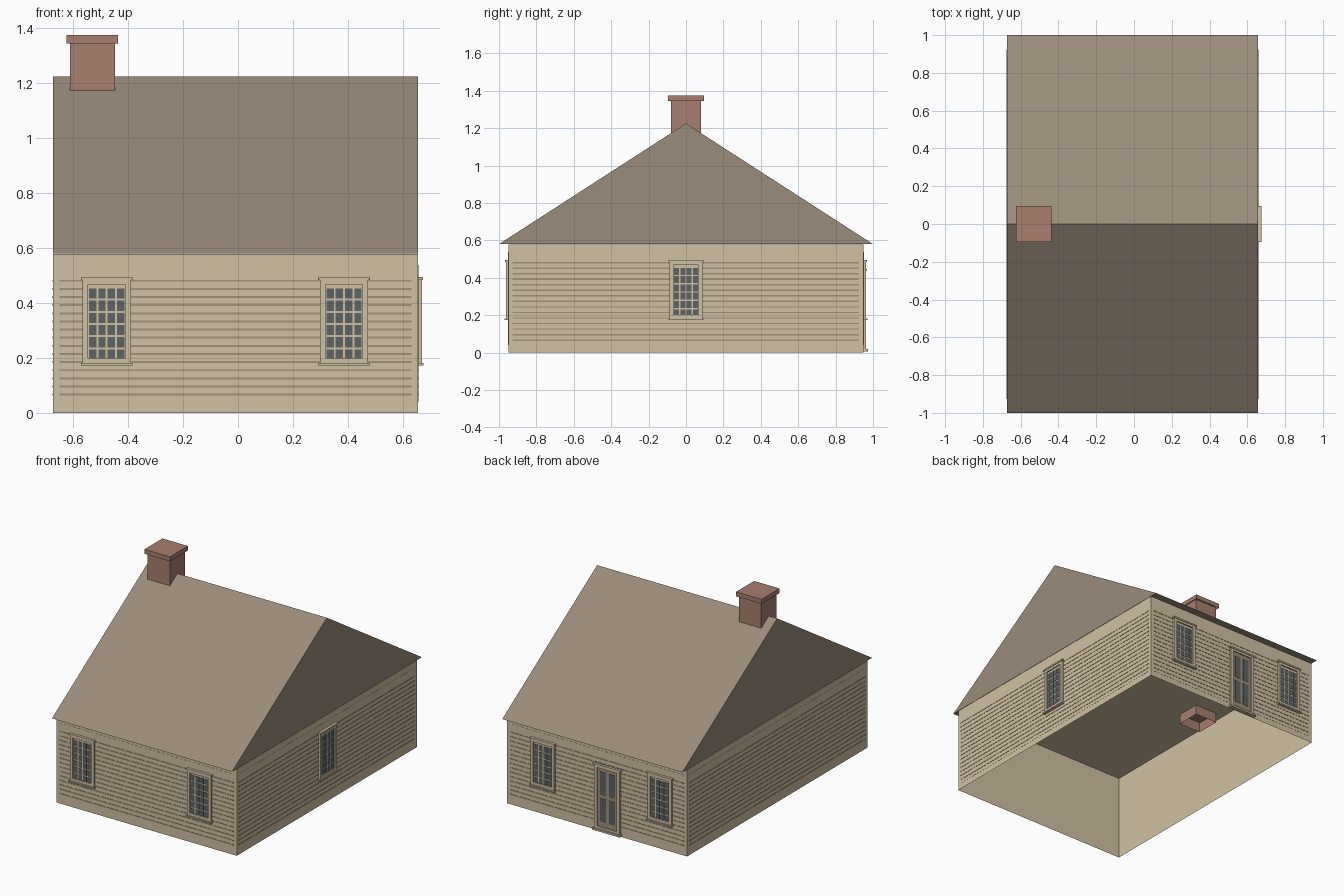
import bpy, bmesh
from mathutils import Vector

cube = bpy.data.objects.get("Cube")
if cube:
    bpy.data.objects.remove(cube, do_unlink=True)


def material(name, rgb):
    # sRGB bytes to linear values
    col = [((c / 255 + 0.055) / 1.055) ** 2.4 for c in rgb] + [1.0]
    m = bpy.data.materials.new(name)
    m.use_nodes = True
    m.diffuse_color = col
    m.node_tree.nodes["Principled BSDF"].inputs["Base Color"].default_value = col
    return m


TAN = material("tan paint", (208, 193, 163))
SHADOW = material("siding shadow", (158, 145, 120))
ROOF = material("brown shingle", (154, 140, 123))
BRICK = material("red brick", (168, 126, 110))
GLASS = material("grey glass", (92, 98, 98))
DOOR = material("door brown", (160, 143, 124))

X0, X1, Y, EAVE, RIDGE = -0.673, 0.656, 0.95, 0.58, 1.225


def finish(name, bm, mat):
    bmesh.ops.recalc_face_normals(bm, faces=bm.faces)
    mesh = bpy.data.meshes.new(name)
    bm.to_mesh(mesh)
    bm.free()
    mesh.materials.append(mat)
    ob = bpy.data.objects.new(name, mesh)
    bpy.context.collection.objects.link(ob)
    return ob


def add_box(bm, a, b, open_bottom=False):
    a, b = Vector(a), Vector(b)
    verts = bmesh.ops.create_cube(bm, size=1)["verts"]
    for v in verts:
        v.co = (a + b) / 2 + v.co * (b - a)
    if open_bottom:
        low = min(a.z, b.z)
        faces = {f for v in verts for f in v.link_faces}
        bottom = [f for f in faces if all(abs(v.co.z - low) < 1e-5 for v in f.verts)]
        bmesh.ops.delete(bm, geom=bottom, context="FACES_ONLY")


def boxes(name, mat, items, open_bottom=False):
    bm = bmesh.new()
    for a, b in items:
        add_box(bm, a, b, open_bottom)
    return finish(name, bm, mat)


def on_wall(side, u0, u1, z0, z1, d, d0=0):
    """Corners of a box on a wall: u runs along the wall, d stands out from it."""
    if side in ("front", "back"):
        s = -1 if side == "front" else 1
        return (u0, s * (Y + d0), z0), (u1, s * (Y + d), z1)
    x, s = (X1, 1) if side == "right" else (X0, -1)
    return (x + s * d0, u0, z0), (x + s * d, u1, z1)


def frame_bars(side, u0, u1, z0, z1, t, d):
    return [on_wall(side, u0, u0 + t, z0, z1, d), on_wall(side, u1 - t, u1, z0, z1, d),
            on_wall(side, u0 + t, u1 - t, z1 - t, z1, d),
            on_wall(side, u0 + t, u1 - t, z0, z0 + t, d)]


def pane_grid(side, u0, u1, z0, z1, cols, rows, gap, d0, d):
    w = (u1 - u0 + gap) / cols
    h = (z1 - z0 + gap) / rows
    return [on_wall(side, u0 + i * w, u0 + (i + 1) * w - gap,
                    z0 + j * h, z0 + (j + 1) * h - gap, d, d0)
            for i in range(cols) for j in range(rows)]


def window(name, side, u):
    frame = frame_bars(side, u - 0.088, u + 0.088, 0.18, 0.488, 0.02, 0.013)
    frame.append(on_wall(side, u - 0.088, u + 0.088, 0.18, 0.488, 0.004))
    frame.append(on_wall(side, u - 0.094, u + 0.094, 0.484, 0.494, 0.018))
    frame.append(on_wall(side, u - 0.094, u + 0.094, 0.173, 0.182, 0.02))
    boxes(name + "_frame", TAN, frame)
    panes = pane_grid(side, u - 0.064, u + 0.064, 0.194, 0.453, 4, 6, 0.007, 0.004, 0.006)
    boxes(name + "_panes", GLASS, panes)


# Walls, open below, with a flat ceiling
boxes("walls", TAN, [((X0, -Y, 0), (X1, Y, EAVE - 0.002))], open_bottom=True)

# Gabled roof with flush ends and overhanging eaves
bm = bmesh.new()
end = bm.faces.new([bm.verts.new((X0, y, z))
                    for y, z in ((-1, EAVE), (1, EAVE), (0, RIDGE))])
ext = bmesh.ops.extrude_face_region(bm, geom=[end], use_keep_orig=True)
for v in ext["geom"]:
    if isinstance(v, bmesh.types.BMVert):
        v.co.x = X1
finish("roof", bm, ROOF)

# Chimney running down through the ceiling, with a hollow cap
boxes("chimney", BRICK, [((-0.611, -0.08, 0.58), (-0.447, 0.08, 1.35)),
                         ((-0.611, -0.08, 0.51), (-0.447, 0.08, 0.577))],
      open_bottom=True)
boxes("chimney_cap", BRICK, [((-0.624, -0.095, 1.345), (-0.436, 0.095, 1.375))],
      open_bottom=True)

# Siding panels with evenly spaced lap lines
for side in ("front", "back", "right", "left"):
    lo, hi = (X0 + 0.023, X1 - 0.025) if side in ("front", "back") else (-0.927, 0.925)
    boxes(side + "_siding", TAN, [on_wall(side, lo, hi, 0.04, 0.538, 0.001)])
    laps = [on_wall(side, lo, hi, z, z + 0.007, 0.0025, 0.001)
            for z in (0.063 + 0.0296 * i for i in range(15))]
    boxes(side + "_lap_lines", SHADOW, laps)

# Windows
for side in ("front", "back"):
    window(side + "_left_window", side, 0.386)
    window(side + "_right_window", side, -0.478)
window("side_window", "right", 0)

# Back door with frame, lintel, step and four lights
D = -0.09
trim = frame_bars("back", D - 0.095, D + 0.095, 0.01, 0.445, 0.022, 0.013)
trim.append(on_wall("back", D - 0.103, D + 0.103, 0.438, 0.448, 0.018))
trim.append(on_wall("back", D - 0.103, D + 0.103, 0.006, 0.018, 0.024))
boxes("door_frame", TAN, trim)
boxes("door_leaf", DOOR, [on_wall("back", D - 0.074, D + 0.074, 0.03, 0.425, 0.005)])
boxes("door_lights", GLASS,
      pane_grid("back", D - 0.055, D + 0.055, 0.065, 0.4, 2, 2, 0.022, 0.005, 0.007))
